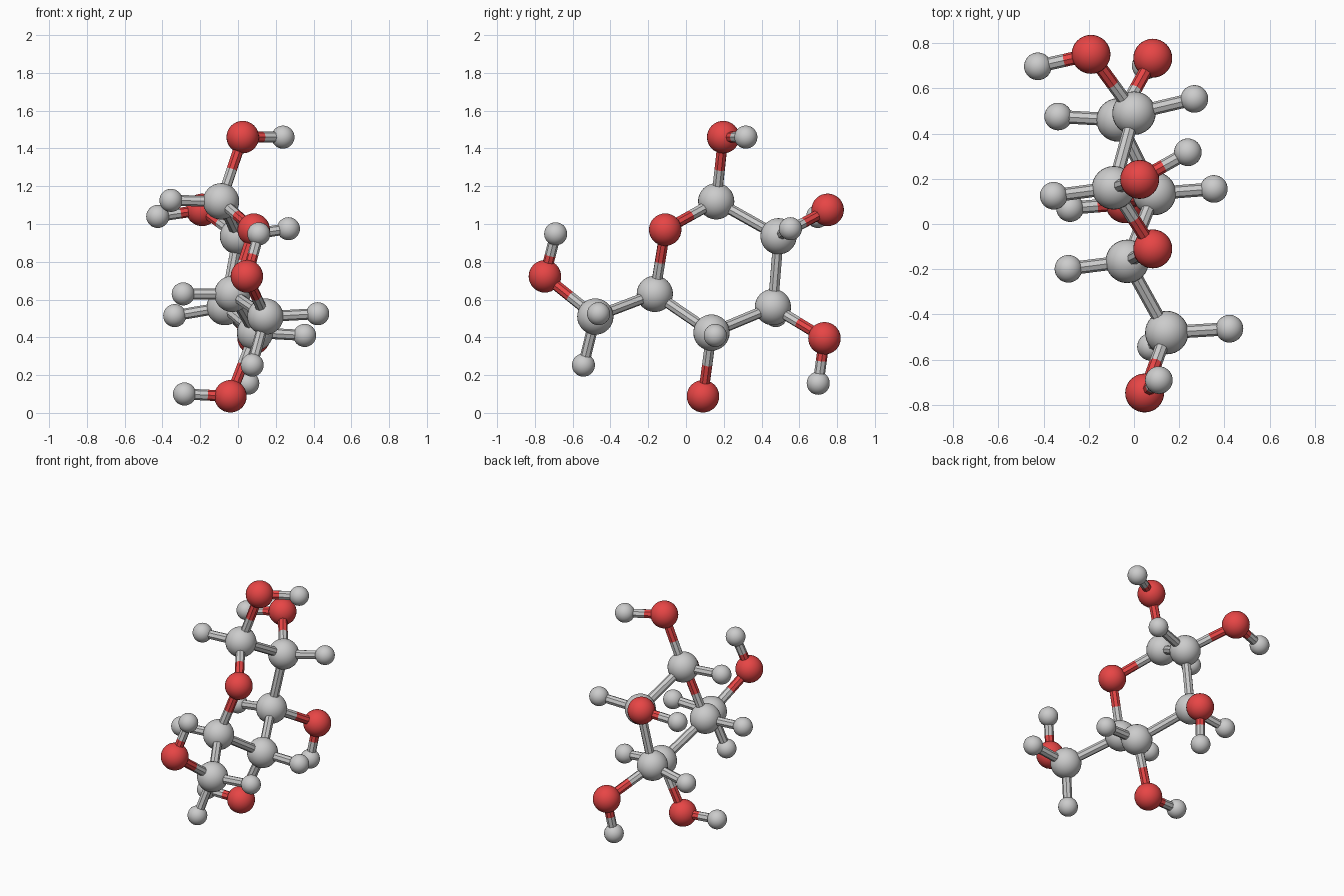
import bpy
from math import radians
from mathutils import Vector

if "Cube" in bpy.data.objects:
    bpy.data.objects.remove(bpy.data.objects["Cube"])

red = bpy.data.materials.new("oxygen_red")
red.diffuse_color = (0.8, 0.06, 0.06, 1)
red.use_nodes = True
red.node_tree.nodes["Principled BSDF"].inputs["Base Color"].default_value = red.diffuse_color

RADIUS = {"C": 0.096, "O": 0.086, "H": 0.061}
KIND = {"C": "carbon", "O": "oxygen", "H": "hydrogen"}
BOND_R = 0.029

# Atom centres: carbons, oxygens, hydrogens
atoms = {
    "C1": (-0.09, 0.16, 1.12), "C2": (0.00, 0.49, 0.935), "C3": (-0.07, 0.46, 0.56),
    "C4": (0.09, 0.135, 0.425), "C5": (-0.03, -0.165, 0.63), "C6": (0.145, -0.48, 0.51),
    "O5": (0.083, -0.11, 0.97), "O1": (0.025, 0.197, 1.46), "O2": (-0.19, 0.75, 1.075),
    "O3": (0.083, 0.733, 0.395), "O4": (-0.04, 0.09, 0.088), "O6": (0.047, -0.747, 0.723),
    "H1": (-0.355, 0.125, 1.125), "H2": (0.267, 0.553, 0.975), "H3": (-0.335, 0.475, 0.515),
    "H4": (0.353, 0.155, 0.41), "H5": (-0.29, -0.198, 0.63),
    "H6": (0.075, -0.543, 0.253), "H7": (0.422, -0.463, 0.525),
    "H11": (0.238, 0.317, 1.46), "H12": (-0.425, 0.697, 1.04), "H13": (0.052, 0.70, 0.157),
    "H14": (-0.283, 0.07, 0.10), "H16": (0.11, -0.69, 0.948),
}

# Ring, side chain, hydroxyl and hydrogen bonds
bonds = [("C1", "C2"), ("C2", "C3"), ("C3", "C4"), ("C4", "C5"), ("C5", "C6"),
         ("C5", "O5"), ("C1", "O5"), ("C6", "H6"), ("C6", "H7")]
bonds += [(f"C{i}", f"H{i}") for i in range(1, 6)]
for i in (1, 2, 3, 4, 6):
    bonds += [(f"C{i}", f"O{i}"), (f"O{i}", f"H1{i}")]


def finish(name, element):
    ob = bpy.context.object
    ob.name = name
    if element == "O":
        ob.data.materials.append(red)
    return ob


def atom(key, pos):
    e = key[0]
    bpy.ops.mesh.primitive_uv_sphere_add(segments=32, ring_count=16, radius=RADIUS[e], location=pos)
    finish(f"{KIND[e]}_atom_{key[1:]}", e)
    bpy.ops.object.shade_smooth()


def half_bond(key, start, end, other):
    d = end - start
    bpy.ops.mesh.primitive_cylinder_add(vertices=8, radius=BOND_R, depth=d.length,
                                        end_fill_type='NOTHING', location=(start + end) / 2)
    ob = finish(f"{KIND[key[0]]}_bond_{key[1:]}_to_{KIND[other[0]]}_{other[1:]}", key[0])
    ob.rotation_euler = d.to_track_quat('Z', 'Y').to_euler()
    bpy.ops.object.shade_smooth_by_angle(angle=radians(30))


for key, pos in atoms.items():
    atom(key, pos)

# Each bond is split midway so each half takes its atom's colour
for a, b in bonds:
    pa, pb = Vector(atoms[a]), Vector(atoms[b])
    mid = (pa + pb) / 2
    half_bond(a, pa, mid, b)
    half_bond(b, pb, mid, a)
